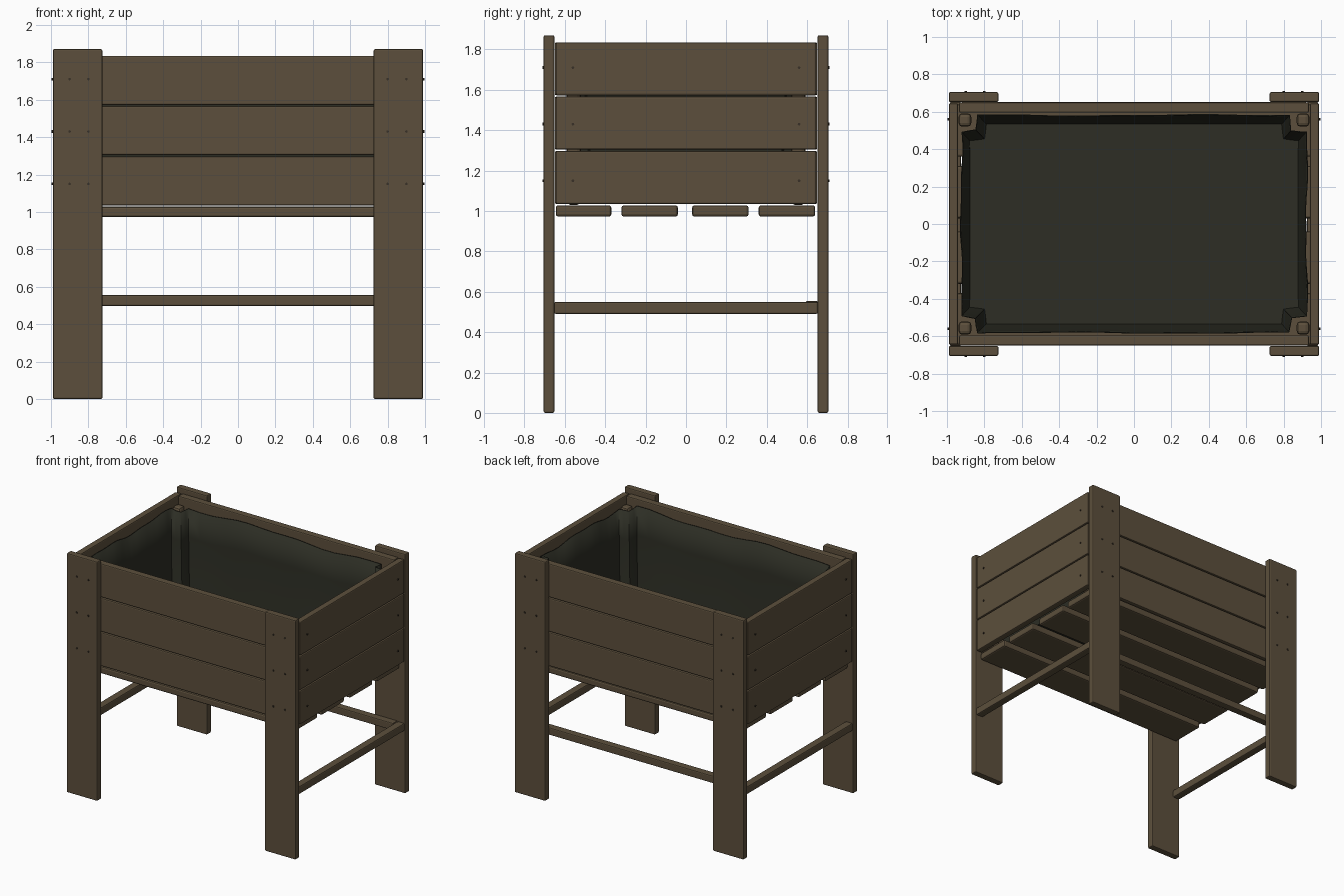
import bpy, bmesh, math
from mathutils import Matrix, Vector

if "Cube" in bpy.data.objects:
    bpy.data.objects.remove(bpy.data.objects["Cube"])


def material(name, rgb):
    m = bpy.data.materials.new(name)
    m.diffuse_color = (*rgb, 1)
    m.use_nodes = True
    m.node_tree.nodes["Principled BSDF"].inputs["Base Color"].default_value = m.diffuse_color
    return m


WOOD = material("brown wood", (0.107, 0.078, 0.045))
LINER = material("dark liner", (0.026, 0.027, 0.018))
NAIL = material("dark nail", (0.04, 0.03, 0.02))


def finish(name, bm, mat):
    bmesh.ops.recalc_face_normals(bm, faces=bm.faces)
    me = bpy.data.meshes.new(name)
    bm.to_mesh(me)
    bm.free()
    me.materials.append(mat)
    ob = bpy.data.objects.new(name, me)
    bpy.context.collection.objects.link(ob)
    return ob


def plank(name, x, y, z, bevel=0.008):
    """Wooden board between the given (min, max) limits."""
    bm = bmesh.new()
    bmesh.ops.create_cube(bm, size=1)
    for v in bm.verts:
        v.co = Vector([(a + b) / 2 + c * (b - a) for c, (a, b) in zip(v.co, (x, y, z))])
    ob = finish(name, bm, WOOD)
    mod = ob.modifiers.new("soft edges", 'BEVEL')
    mod.width = bevel
    mod.segments = 2
    return ob


def span(s, a, b):
    return tuple(sorted((s * a, s * b)))


# Legs and inner corner posts
for sx in (-1, 1):
    for sy in (-1, 1):
        plank("leg", span(sx, 0.725, 0.99), span(sy, 0.652, 0.705), (0, 1.87))
        plank("corner_post", span(sx, 0.87, 0.938), span(sy, 0.52, 0.592), (1.03, 1.78), 0.02)

# Three courses of wall boards
for z in ((1.035, 1.297), (1.304, 1.566), (1.573, 1.835)):
    for s in (-1, 1):
        plank("long_board", (-0.935, 0.935), span(s, 0.595, 0.65), z)
        plank("end_board", span(s, 0.94, 0.99), (-0.645, 0.645), z)

# Floor slats
for y in ((-0.645, -0.37), (-0.32, -0.04), (0.03, 0.31), (0.36, 0.64)):
    plank("floor_slat", (-0.95, 0.95), y, (0.972, 1.028), 0.012)

# Lower rails: both ends and the back
for s in (-1, 1):
    plank("end_rail", span(s, 0.925, 0.985), (-0.653, 0.653), (0.49, 0.55))
plank("back_rail", (-0.925, 0.925), (0.593, 0.652), (0.497, 0.555))

# Nail heads on legs and end boards
bm = bmesh.new()


def nail(pos, axis):
    m = Matrix.Translation(pos) @ Matrix.Rotation(math.pi / 2, 4, axis)
    bmesh.ops.create_cone(bm, cap_ends=True, segments=8, radius1=0.007,
                          radius2=0.007, depth=0.012, matrix=m)


for z in (1.15, 1.43, 1.71):
    for sx in (-1, 1):
        for sy in (-1, 1):
            for x in (0.80, 0.90):
                nail((sx * x, sy * 0.705, z), 'X')
            nail((sx * 0.99, sy * 0.56, z), 'Y')
finish("nails", bm, NAIL)


# Fabric liner: outline wraps inside the corner posts and sags along the rim
def outline(hx, hy):
    quarter = [(hx, hy - 0.09), (hx - 0.08, hy - 0.08), (hx - 0.09, hy)]
    corners = []
    for sx, sy in ((1, 1), (-1, 1), (-1, -1), (1, -1)):
        q = [(sx * a, sy * b) for a, b in quarter]
        corners += q if sx * sy > 0 else q[::-1]
    pts = []
    for i, a in enumerate(corners):
        b = corners[(i + 1) % len(corners)]
        n = 16 if i % 3 == 2 else 2
        pts += [Vector(a).lerp(Vector(b), k / n) for k in range(n)]
    return pts


bm = bmesh.new()
rings = []
for t in (0, 0.06, 0.35, 0.7, 1):
    inset = 0.05 * (1 - t) ** 2
    ring = []
    for i, p in enumerate(outline(0.932 - inset, 0.588 - inset)):
        wave = math.sin(i * 0.55) + 0.5 * math.sin(i * 1.3)
        pull = 1 - 0.008 * (1 + wave / 1.5) * t
        ring.append(bm.verts.new((p.x * pull, p.y * pull, 1.04 + t * (0.735 + 0.014 * wave))))
    rings.append(ring)
for low, high in zip(rings, rings[1:]):
    for i in range(len(low)):
        j = (i + 1) % len(low)
        bm.faces.new((low[i], low[j], high[j], high[i]))
bm.faces.new(rings[0])
liner = finish("liner", bm, LINER)
liner.modifiers.new("cloth thickness", 'SOLIDIFY').thickness = 0.006
bpy.context.view_layer.objects.active = liner
liner.select_set(True)
bpy.ops.object.shade_smooth_by_angle(angle=math.radians(40))
